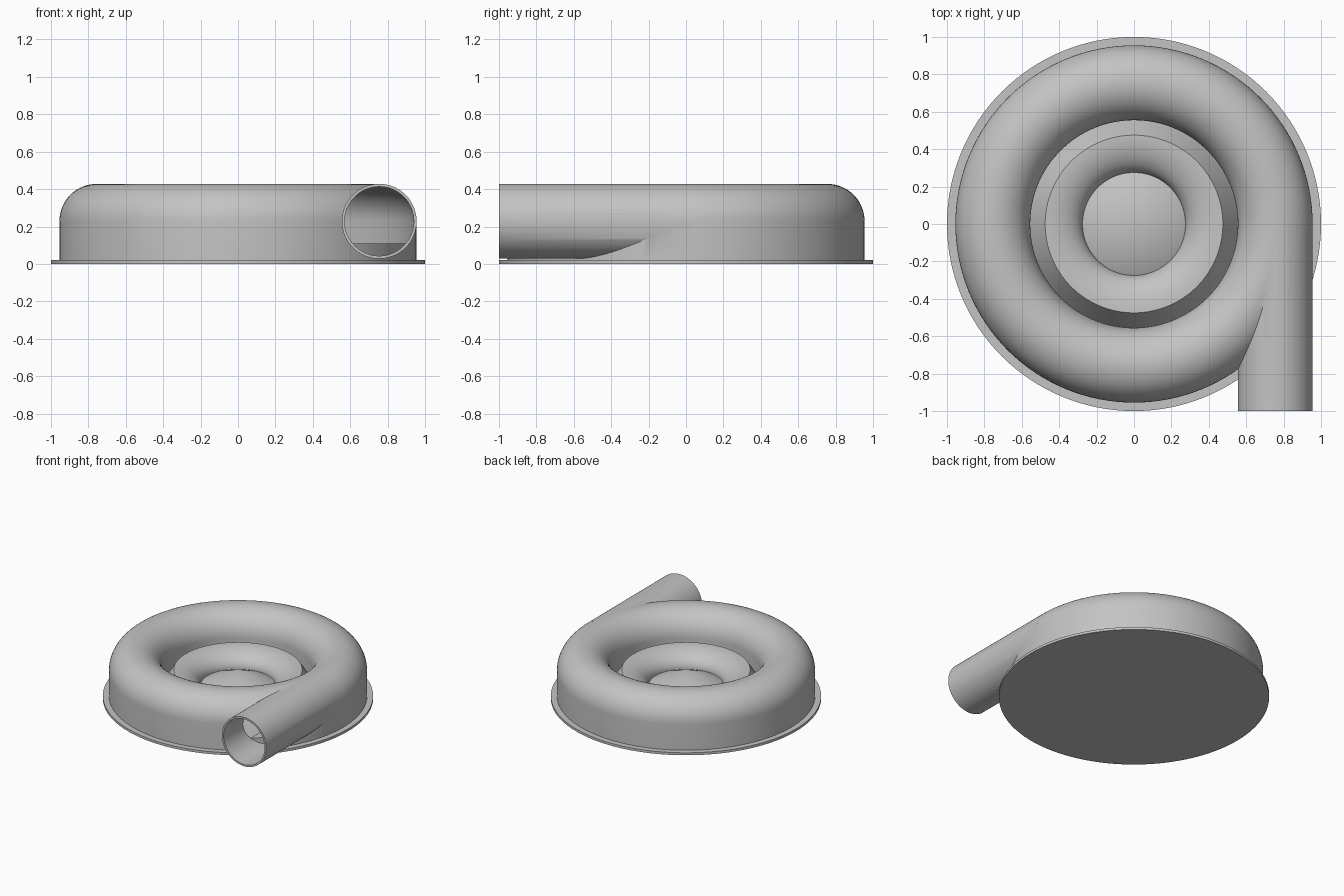
import bpy, bmesh
from math import pi, sin, cos, radians
from mathutils import Matrix, Vector

cube = bpy.data.objects.get("Cube")
if cube:
    bpy.data.objects.remove(cube, do_unlink=True)

RING_R, TUBE_R, WALL, MID_Z = 0.755, 0.2, 0.015, 0.228
FLOOR_Z, BASE_Z = 0.11, 0.02
HUB_R, HUB_Z = 0.275, 0.235

grey = bpy.data.materials.new("cast grey")
grey.use_nodes = True
colour = (0.55, 0.55, 0.55, 1)
grey.diffuse_color = colour
grey.node_tree.nodes["Principled BSDF"].inputs["Base Color"].default_value = colour


def make_object(name, bm):
    bmesh.ops.remove_doubles(bm, verts=bm.verts, dist=1e-5)
    bmesh.ops.dissolve_degenerate(bm, edges=bm.edges, dist=1e-6)
    bmesh.ops.recalc_face_normals(bm, faces=bm.faces)
    mesh = bpy.data.meshes.new(name)
    bm.to_mesh(mesh)
    bm.free()
    mesh.materials.append(grey)
    obj = bpy.data.objects.new(name, mesh)
    bpy.context.collection.objects.link(obj)
    return obj


def revolve(name, profile, closed=False, steps=128):
    """Turn an (r, z) profile around the z axis."""
    bm = bmesh.new()
    verts = [bm.verts.new((r, 0, z)) for r, z in profile]
    pairs = list(zip(verts, verts[1:]))
    if closed:
        pairs.append((verts[-1], verts[0]))
    edges = [bm.edges.new(p) for p in pairs]
    bmesh.ops.spin(bm, geom=verts + edges, cent=(0, 0, 0), axis=(0, 0, 1),
                   angle=2 * pi, steps=steps)
    return make_object(name, bm)


def pipe(name, radius, y0, y1):
    """Solid cylinder along y, on the outlet axis."""
    bm = bmesh.new()
    place = Matrix.Translation((RING_R, (y0 + y1) / 2, MID_Z)) @ Matrix.Rotation(pi / 2, 4, "X")
    bmesh.ops.create_cone(bm, cap_ends=True, segments=96, radius1=radius,
                          radius2=radius, depth=y1 - y0, matrix=place)
    return make_object(name, bm)


def arch(radius, bottom_out, bottom_in, steps=32):
    """Half-round tube section with straight legs, from outside to inside."""
    arc = [(RING_R + radius * cos(pi * i / steps), MID_Z + radius * sin(pi * i / steps))
           for i in range(steps + 1)]
    return [(RING_R + radius, bottom_out)] + arc + [(RING_R - radius, bottom_in)]


def boolean(target, tool, operation):
    mod = target.modifiers.new(operation.lower(), "BOOLEAN")
    mod.operation, mod.solver, mod.object = operation, "EXACT", tool
    tool.hide_render = True
    bpy.context.view_layer.objects.active = target
    bpy.ops.object.modifier_apply(modifier=mod.name)
    bpy.data.objects.remove(tool, do_unlink=True)


def smooth(obj):
    bpy.ops.object.select_all(action="DESELECT")
    obj.select_set(True)
    bpy.context.view_layer.objects.active = obj
    bpy.ops.object.shade_smooth_by_angle(angle=radians(30))


# Round base flange
flange = revolve("base_flange", [(0, 0), (1, 0), (1, BASE_Z), (0, BASE_Z)])

# Casing: arched ring, recessed floor and a hub with a hollow flare
flare = [(HUB_R + 0.2 * (1 - sin(a)), HUB_Z - (HUB_Z - FLOOR_Z) * (1 - cos(a)))
         for a in (pi / 2 * i / 16 for i in range(17))]
profile = [(0, BASE_Z)] + arch(TUBE_R, BASE_Z, FLOOR_Z) + flare + [(0, HUB_Z)]
casing = revolve("volute_casing", profile)

# Tangential outlet pipe, then the bore and the ring channel
boolean(casing, pipe("outlet_pipe", TUBE_R, -1.0, 0.02), "UNION")
boolean(casing, pipe("outlet_bore", TUBE_R - WALL, -1.1, 0.01), "DIFFERENCE")
channel = revolve("ring_channel", arch(TUBE_R - WALL, FLOOR_Z, FLOOR_Z), closed=True)
boolean(casing, channel, "DIFFERENCE")

# Back plate under the channel, seen through the outlet
plate_r, plate_z = RING_R + TUBE_R - WALL, FLOOR_Z - 0.001
plate = revolve("back_plate", [(0, BASE_Z), (plate_r, BASE_Z), (plate_r, plate_z), (0, plate_z)])

for part in (flange, casing, plate):
    smooth(part)
